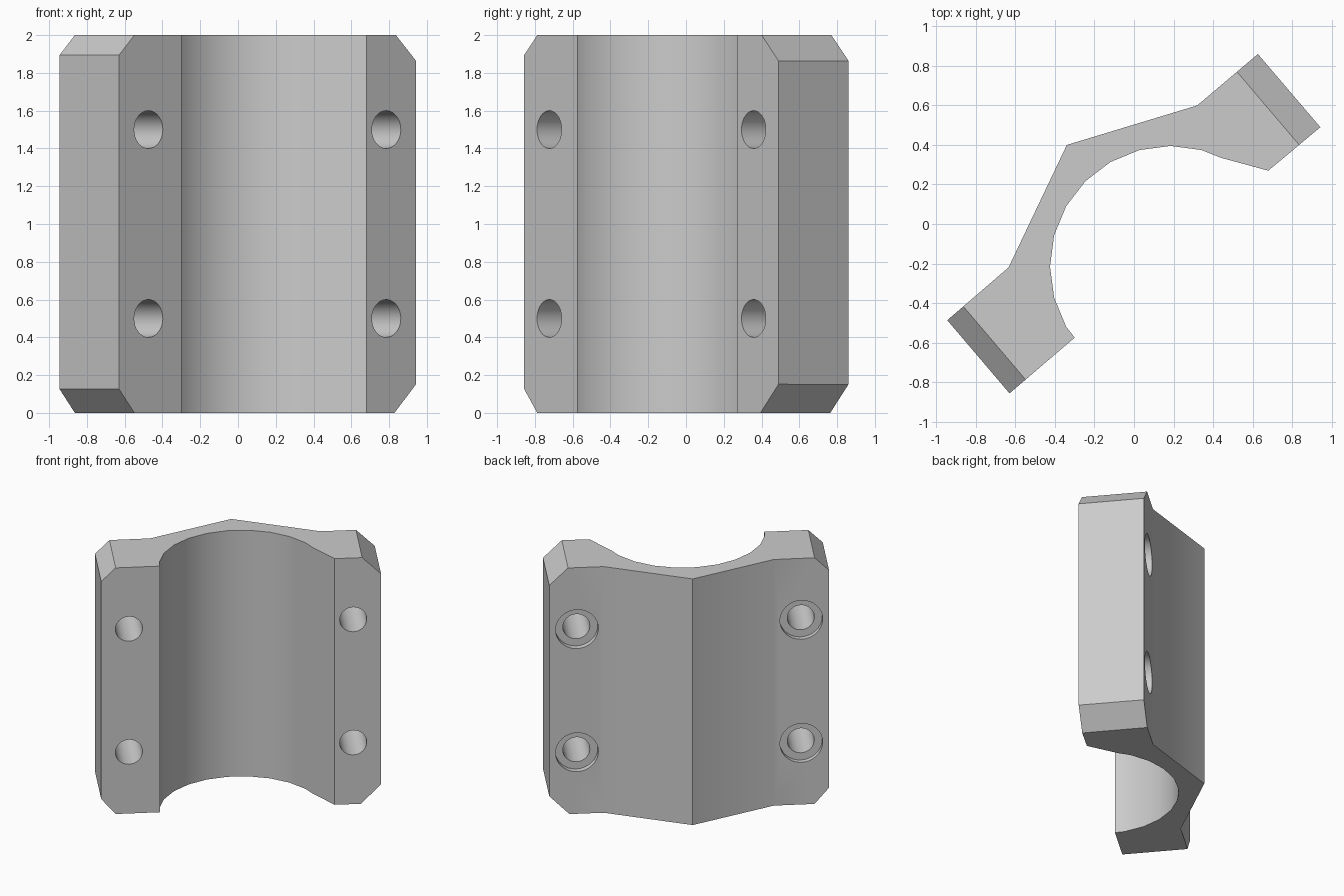
import bpy, bmesh
from math import radians, cos, sin
from mathutils import Matrix, Vector

default = bpy.data.objects.get("Cube")
if default:
    bpy.data.objects.remove(default, do_unlink=True)

# The clamp runs diagonally: local x along the jaw, local y through it
FRAME = Matrix.Rotation(radians(40.4), 4, 'Z')
HEIGHT = 2.0

grey = bpy.data.materials.new("plain grey")
grey.use_nodes = True
COLOUR = (0.6, 0.6, 0.6, 1)
grey.diffuse_color = COLOUR
grey.node_tree.nodes["Principled BSDF"].inputs["Base Color"].default_value = COLOUR


def make_object(name, bm):
    mesh = bpy.data.meshes.new(name)
    bmesh.ops.recalc_face_normals(bm, faces=bm.faces)
    bm.to_mesh(mesh)
    bm.free()
    mesh.materials.append(grey)
    obj = bpy.data.objects.new(name, mesh)
    bpy.context.collection.objects.link(obj)
    return obj


def bolt_cutters(name, radius, v_start, v_end):
    """Four cylinders at the bolt positions, running through the jaw."""
    bm = bmesh.new()
    for u in (-0.83, 0.83):
        for z in (0.5, 1.5):
            place = (FRAME @ Matrix.Translation((u, (v_start + v_end) / 2, z))
                     @ Matrix.Rotation(radians(90), 4, 'X'))
            bmesh.ops.create_cone(bm, cap_ends=True, segments=32, radius1=radius,
                                  radius2=radius, depth=v_end - v_start, matrix=place)
    obj = make_object(name, bm)
    obj.hide_render = True
    return obj


# Cross-section: outer back, end flanges and round pipe seat
outer = [(-0.30, -0.575), (-0.63, -0.857), (-0.945, -0.487), (-0.635, -0.22),
         (-0.34, 0.40), (0.32, 0.60), (0.627, 0.86), (0.943, 0.49),
         (0.68, 0.27), (0.44, 0.335)]
seat = [(0.185 + 0.61 * cos(radians(a)), -0.215 + 0.61 * sin(radians(a)))
        for a in range(75, 211, 15)]
bm = bmesh.new()
base = bm.faces.new([bm.verts.new((x, y, 0)) for x, y in outer + seat])
top = bmesh.ops.extrude_face_region(bm, geom=[base])["geom"]
bmesh.ops.translate(bm, vec=(0, 0, HEIGHT),
                    verts=[g for g in top if isinstance(g, bmesh.types.BMVert)])
bmesh.ops.recalc_face_normals(bm, faces=bm.faces)

# Chamfered flange corners: side, top or bottom, cut length, cut height
for side, end, length, drop in ((-1, 1, 0.106, 0.105), (-1, -1, 0.106, 0.125),
                                (1, 1, 0.138, 0.135), (1, -1, 0.148, 0.15)):
    point = FRAME @ Vector((side * (1.034 - length), 0, HEIGHT if end > 0 else 0))
    normal = FRAME.to_3x3() @ Vector((side * drop, 0, end * length))
    cut = bmesh.ops.bisect_plane(bm, geom=bm.verts[:] + bm.edges[:] + bm.faces[:],
                                 plane_co=point, plane_no=normal, clear_outer=True)
    rim = [g for g in cut["geom_cut"] if isinstance(g, bmesh.types.BMEdge)]
    bmesh.ops.edgeloop_fill(bm, edges=rim)
body = make_object("clamp_half", bm)

# Bolt holes with shallow counterbores on the back
bpy.context.view_layer.objects.active = body
for cutter in (bolt_cutters("bolt_holes", 0.1, -0.5, 0.5),
               bolt_cutters("counterbores", 0.158, 0.2, 0.4)):
    mod = body.modifiers.new(cutter.name, 'BOOLEAN')
    mod.operation = 'DIFFERENCE'
    mod.solver = 'EXACT'
    mod.object = cutter
    bpy.ops.object.modifier_apply(modifier=mod.name)
    bpy.data.objects.remove(cutter, do_unlink=True)

bpy.ops.object.select_all(action='DESELECT')
body.select_set(True)
bpy.ops.object.shade_smooth_by_angle(angle=radians(30))
